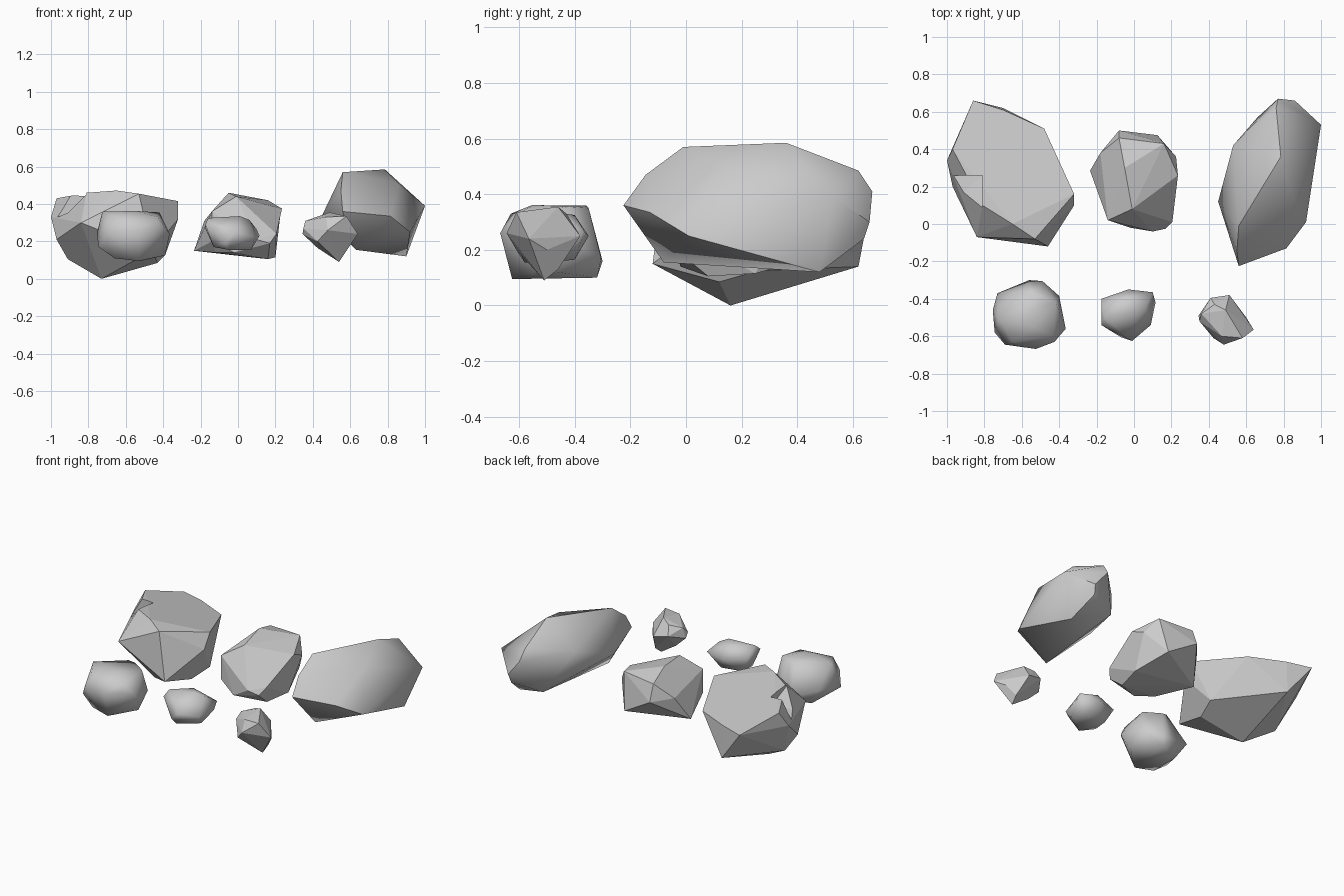
import bpy, bmesh, math


def rock(name, points, smooth=None):
    """Chiselled stone: convex hull around a few corner points."""
    bm = bmesh.new()
    for p in points:
        bm.verts.new(p)
    bmesh.ops.convex_hull(bm, input=bm.verts[:])
    loose = [v for v in bm.verts if not v.link_faces]
    bmesh.ops.delete(bm, geom=loose, context='VERTS')
    # merge nearly flat triangles into larger facets
    bmesh.ops.dissolve_limit(bm, angle_limit=math.radians(6),
                             verts=bm.verts[:], edges=bm.edges[:])
    bmesh.ops.recalc_face_normals(bm, faces=bm.faces[:])
    mesh = bpy.data.meshes.new(name)
    bm.to_mesh(mesh)
    bm.free()
    ob = bpy.data.objects.new(name, mesh)
    bpy.context.collection.objects.link(ob)
    if smooth:
        bpy.ops.object.select_all(action='DESELECT')
        ob.select_set(True)
        bpy.context.view_layer.objects.active = ob
        bpy.ops.object.shade_smooth_by_angle(angle=math.radians(smooth))
    return ob


# large slab on the left
slab = rock("broad_rock", [
    (-.86, .66, .35), (-.70, .61, .355), (-.48, .51, .355), (-.97, .40, .43),
    (-.53, -.08, .455), (-.32, .16, .415), (-.81, .10, .46), (-.65, .0, .472),
    (-.84, -.07, .30), (-.46, -.12, .15), (-.42, -.06, .20), (-.32, .10, .32),
    (-.39, .26, .125), (-.43, .12, .085), (-.70, .62, .14), (-.91, .25, .105),
    (-.97, .20, .21), (-1.0, .34, .33), (-.73, .16, 0)])

# chipped corner of the slab
floor = [(-.81, .09, .45), (-.81, .26, .375), (-1.1, .26, .29), (-1.1, .0, .31)]
chip = rock("chip_cutter", floor + [(x, y, .7) for x, y, z in floor])
chip.hide_render = True
cut = slab.modifiers.new("chip", 'BOOLEAN')
cut.operation = 'DIFFERENCE'
cut.object = chip
bpy.context.view_layer.objects.active = slab
bpy.ops.object.modifier_apply(modifier=cut.name)
bpy.data.objects.remove(chip)

# middle wedge rock
rock("wedge_rock", [
    (-.05, .30, .46), (-.01, .08, .44), (-.08, .46, .41), (-.08, .50, .30),
    (.16, .43, .42), (.235, .26, .375), (.225, .36, .33), (.125, .475, .18),
    (.20, .25, .115), (.16, .08, .105), (.205, .01, .24), (.17, -.025, .19),
    (.10, -.04, .21), (-.02, -.02, .14), (-.14, .02, .36), (-.14, .02, .20),
    (-.12, .06, .14), (-.235, .285, .15), (-.18, .38, .31)])

# tall long boulder on the right
rock("long_boulder", [
    (.56, -.225, .36), (.55, -.145, .47), (.56, -.01, .57), (.785, .36, .585),
    (.86, .12, .51), (.76, .62, .485), (.77, .67, .41), (.86, .66, .30),
    (.85, .64, .24), (1.0, .53, .39), (.90, .48, .12), (.92, .01, .25),
    (.815, -.13, .335), (.63, -.08, .155), (.45, .12, .34), (.53, .42, .45),
    (.66, .57, .20)], smooth=45)

# rounded pebble, front left
rock("round_pebble", [
    (-.725, -.50, .36), (-.56, -.36, .36), (-.42, -.42, .355), (-.54, -.55, .362),
    (-.755, -.46, .24), (-.73, -.37, .22), (-.56, -.30, .16), (-.49, -.305, .17),
    (-.52, -.35, .35), (-.40, -.385, .21), (-.365, -.56, .24), (-.425, -.63, .28),
    (-.525, -.668, .26), (-.69, -.645, .25), (-.745, -.58, .17), (-.66, -.60, .11),
    (-.53, -.625, .095), (-.39, -.50, .125), (-.50, -.32, .10), (-.66, -.40, .11),
    (-.65, -.63, .33), (-.43, -.60, .33)], smooth=80)

# small pebble, front middle
rock("small_pebble", [
    (-.16, -.50, .325), (.01, -.47, .335), (-.05, -.40, .325), (.06, -.44, .315),
    (-.175, -.40, .27), (-.175, -.54, .29), (-.03, -.35, .25), (.10, -.365, .265),
    (.115, -.42, .23), (.09, -.54, .22), (-.01, -.625, .25), (-.07, -.605, .19),
    (-.13, -.52, .17), (-.05, -.58, .155), (.07, -.49, .155), (.02, -.40, .165),
    (-.12, -.42, .17)], smooth=80)

# pointed stone, front right
rock("pointed_stone", [
    (.345, -.49, .24), (.36, -.48, .31), (.41, -.395, .27), (.43, -.43, .33),
    (.49, -.46, .355), (.58, -.61, .335), (.51, -.38, .25), (.64, -.565, .24),
    (.60, -.50, .20), (.55, -.46, .13), (.54, -.51, .09), (.48, -.645, .26),
    (.425, -.61, .20), (.35, -.52, .27), (.425, -.50, .165), (.47, -.60, .33)])
